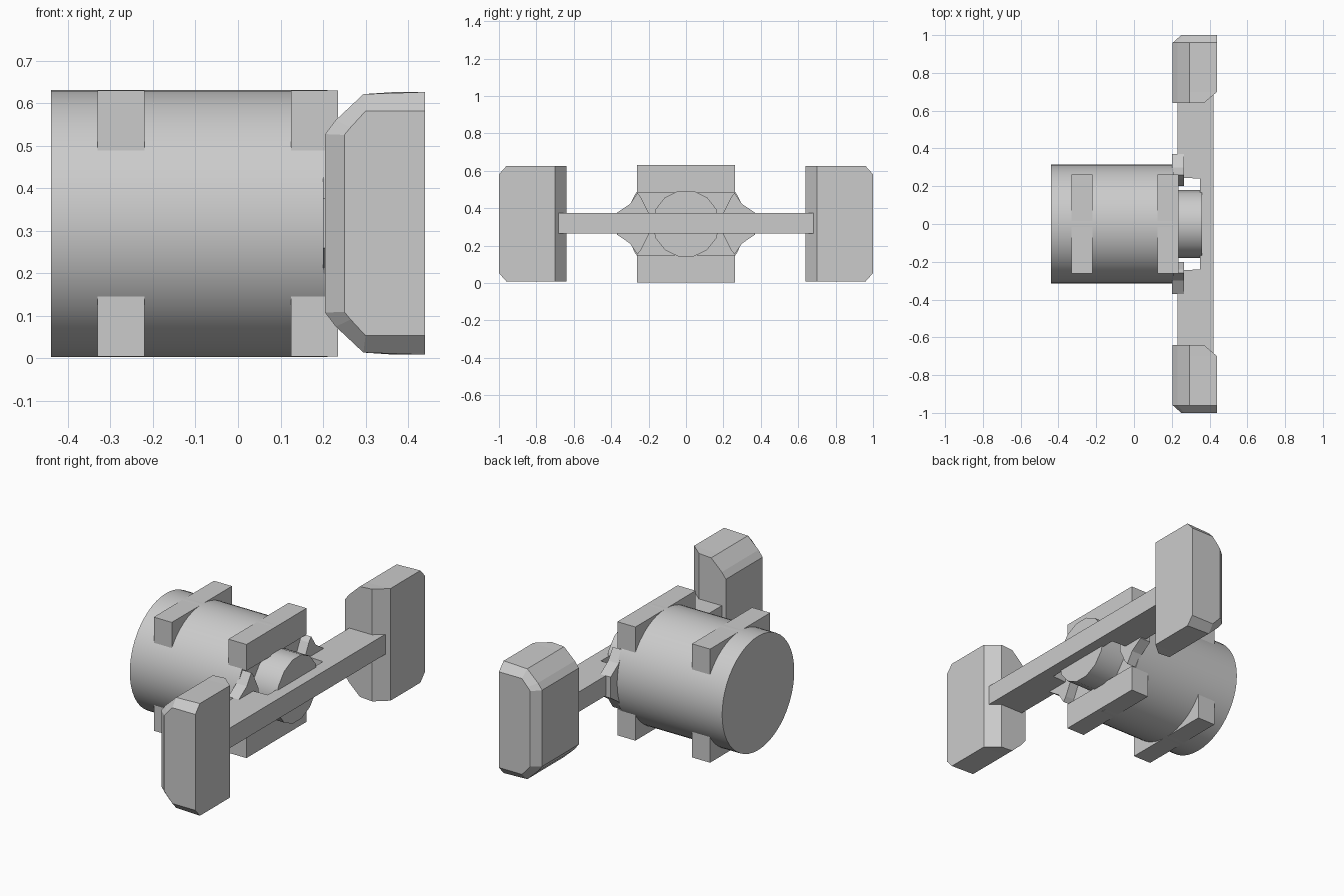
import bpy, bmesh, math
from mathutils import Matrix

cube = bpy.data.objects.get("Cube")
if cube:
    bpy.data.objects.remove(cube, do_unlink=True)

grey = bpy.data.materials.new("plain grey")
grey.use_nodes = True
colour = (0.6, 0.6, 0.6, 1)
grey.diffuse_color = colour
grey.node_tree.nodes["Principled BSDF"].inputs["Base Color"].default_value = colour

MID = 0.317  # height of the main axis


def finish(name, bm, smooth=False):
    bmesh.ops.recalc_face_normals(bm, faces=bm.faces)
    mesh = bpy.data.meshes.new(name)
    bm.to_mesh(mesh)
    bm.free()
    mesh.materials.append(grey)
    obj = bpy.data.objects.new(name, mesh)
    bpy.context.collection.objects.link(obj)
    if smooth:
        bpy.ops.object.select_all(action='DESELECT')
        obj.select_set(True)
        bpy.context.view_layer.objects.active = obj
        bpy.ops.object.shade_smooth_by_angle(angle=math.radians(35))
    return obj


def loft(name, sections):
    """Skin equal-length rings of points and cap both ends."""
    bm = bmesh.new()
    rings = [[bm.verts.new(p) for p in ring] for ring in sections]
    for a, b in zip(rings, rings[1:]):
        for i in range(len(a)):
            j = (i + 1) % len(a)
            bm.faces.new((a[i], a[j], b[j], b[i]))
    bm.faces.new(rings[0])
    bm.faces.new(rings[-1])
    return finish(name, bm)


def box(name, x0, x1, y0, y1, z0, z1):
    ring = [(y0, z0), (y1, z0), (y1, z1), (y0, z1)]
    return loft(name, [[(x, y, z) for y, z in ring] for x in (x0, x1)])


def drum(name, x0, x1, radius, sides):
    bm = bmesh.new()
    bmesh.ops.create_cone(bm, cap_ends=True, segments=sides, radius1=radius,
                          radius2=radius, depth=x1 - x0)
    turn = Matrix.Rotation(math.pi / 2, 4, 'Y')
    bm.transform(Matrix.Translation(((x0 + x1) / 2, 0, MID)) @ turn)
    return finish(name, bm, True)


# Main body and hub
drum("body_drum", -0.44, 0.21, 0.314, 48)
drum("front_hub", 0.2, 0.36, 0.18, 14)

# Square-cornered blocks above and below the drum
for place, x0, x1 in (("rear", -0.33, -0.22), ("front", 0.125, 0.235)):
    box(place + "_upper_block", x0, x1, -0.262, 0.262, 0.485, 0.63)
    box(place + "_lower_block", x0, x1, -0.262, 0.262, 0.004, 0.149)

# Crossbar, notched behind its middle to clear the hub
bar = [(0.42, -0.69), (0.42, 0.69), (0.23, 0.69), (0.23, 0.37), (0.26, 0.245),
       (0.35, 0.24), (0.35, -0.24), (0.26, -0.245), (0.23, -0.37), (0.23, -0.69)]
loft("crossbar", [[(x, y, z) for x, y in bar] for z in (0.265, 0.375)])

# Panel outlines, upper half only; the lower half is mirrored
edge = [(0.44, 0.309), (0.295, 0.304), (0.23, 0.243), (0.205, 0.21)]
face = [(0.44, 0.264), (0.3, 0.264), (0.265, 0.226), (0.25, 0.208)]


def outline(half, y, limit=0.44):
    ring = half + [(x, -z) for x, z in reversed(half)]
    return [(min(x, limit), y, MID + z) for x, z in ring]


# Flared collar bracket, half of its outline
flare = [(0.2, 0.058), (0.24, 0.14), (0.26, 0.165), (0.3, 0.105), (0.37, 0.058)]

for side, s in (("left", 1), ("right", -1)):
    loft(side + "_panel", [outline(edge, s * 0.64, 0.37), outline(edge, s * 0.7),
                           outline(edge, s * 0.96), outline(face, s)])
    ring = flare + [(y, -z) for y, z in reversed(flare)]
    loft(side + "_bracket", [[(x, s * y, MID + z) for y, z in ring]
                             for x in (0.2, 0.264)])
